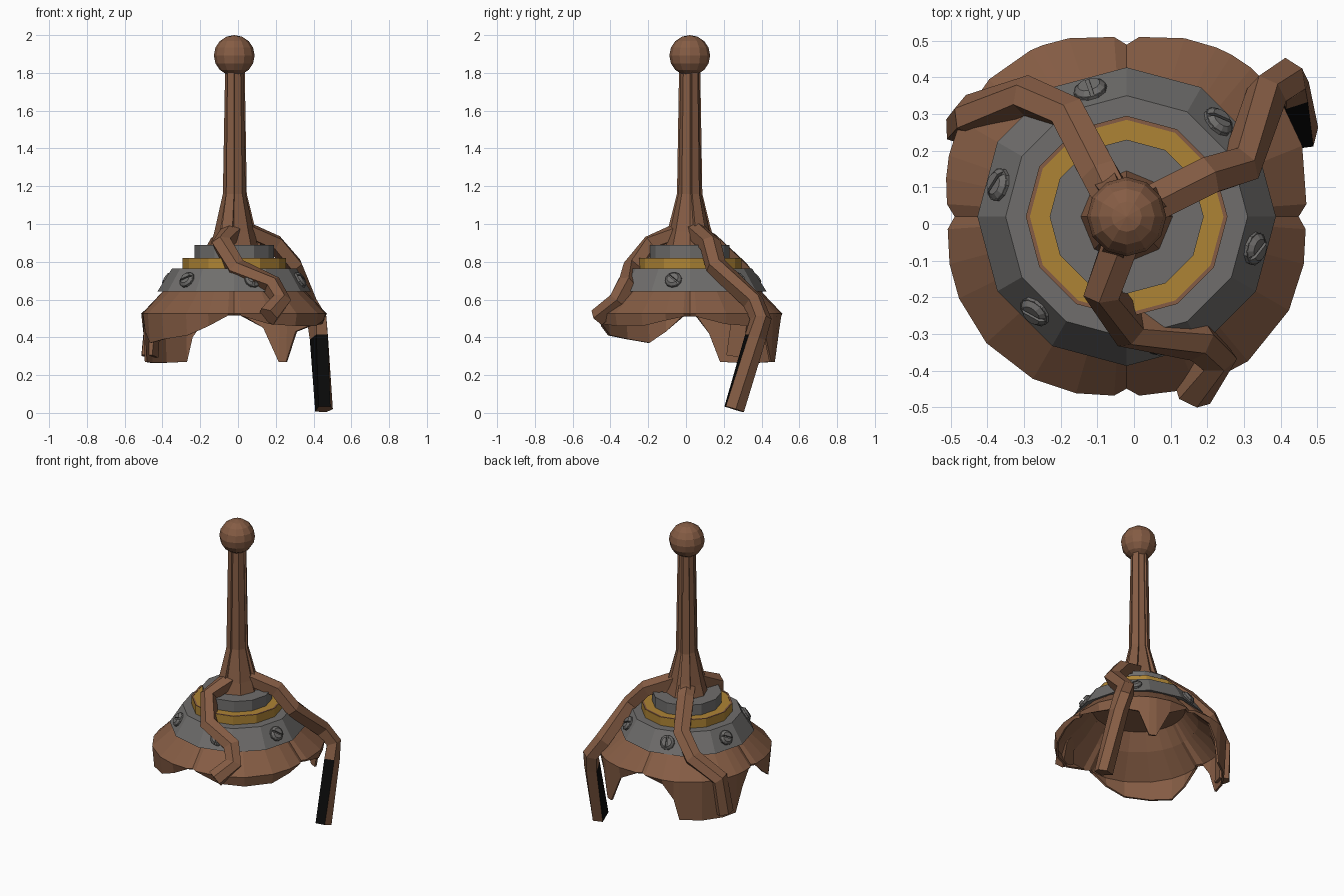
import bpy, bmesh, math
from mathutils import Vector, Matrix

if "Cube" in bpy.data.objects:
    bpy.data.objects.remove(bpy.data.objects["Cube"])

CX, CY = -0.02, 0.02          # axis of the turned parts


def mat(name, rgb):
    m = bpy.data.materials.new(name)
    m.diffuse_color = (*rgb, 1)
    m.use_nodes = True
    m.node_tree.nodes["Principled BSDF"].inputs["Base Color"].default_value = m.diffuse_color
    return m


BROWN = mat("copper_brown", (0.235, 0.108, 0.058))
GREY = mat("steel_grey", (0.16, 0.155, 0.15))
GOLD = mat("brass_gold", (0.42, 0.23, 0.035))
BLACK = mat("hollow_black", (0.003, 0.003, 0.003))


def finish(name, bm, *mats):
    bmesh.ops.recalc_face_normals(bm, faces=bm.faces[:])
    me = bpy.data.meshes.new(name)
    bm.to_mesh(me)
    bm.free()
    for m in mats:
        me.materials.append(m)
    ob = bpy.data.objects.new(name, me)
    bpy.context.collection.objects.link(ob)
    return ob


def bridge(bm, a, b):
    n = len(a)
    for i in range(n):
        bm.faces.new((a[i], a[(i + 1) % n], b[(i + 1) % n], b[i]))


def lathe(name, profile, n, m, cap=True):
    bm = bmesh.new()
    rings = [[bm.verts.new((CX + r * math.cos(2 * math.pi * i / n),
                            CY + r * math.sin(2 * math.pi * i / n), z)) for i in range(n)]
             for r, z in profile]
    for a, b in zip(rings, rings[1:]):
        bridge(bm, a, b)
    if cap:
        bm.faces.new(rings[0])
        bm.faces.new(rings[-1])
    return finish(name, bm, m)


# Ball finial and mast
bm = bmesh.new()
bmesh.ops.create_uvsphere(bm, u_segments=12, v_segments=8, radius=0.108,
                          matrix=Matrix.Translation((CX, CY, 1.892)))
finish("mast_ball", bm, BROWN)
lathe("mast", [(0.13, 0.87), (0.105, 0.96), (0.06, 1.16), (0.048, 1.83)], 8, BROWN)
# Three ribs running up the mast, one above each arm
for k, a in enumerate((30, 120, 250)):
    bm = bmesh.new()
    d = Vector((math.cos(math.radians(a)), math.sin(math.radians(a)), 0))
    s = Vector((-d.y, d.x, 0))
    rows = []
    for r, w, z in ((0.145, 0.035, 0.88), (0.11, 0.03, 0.98), (0.064, 0.022, 1.16), (0.054, 0.018, 1.81)):
        c = Vector((CX, CY, z))
        rows.append([bm.verts.new(p) for p in (c - s * w, c + d * r - s * w, c + d * r + s * w, c + s * w)])
    for p, q in zip(rows, rows[1:]):
        bridge(bm, p, q)
    bm.faces.new(rows[0])
    bm.faces.new(rows[-1])
    finish(f"mast_rib_{k}", bm, BROWN)

# Stacked collars
lathe("top_disc", [(0.21, 0.76), (0.21, 0.888)], 12, GREY)
lathe("gold_ring", [(0.275, 0.755), (0.275, 0.818), (0.2, 0.818)], 12, GOLD, False)
lathe("gold_ring_rim", [(0.264, 0.8185), (0.264, 0.821), (0.275, 0.821), (0.275, 0.8185)], 12, BROWN, False)
lathe("sloped_collar", [(0.27, 0.764), (0.33, 0.764), (0.407, 0.642), (0.37, 0.648)], 12, GREY, False)

# Six slotted screws: a base disc with two raised halves
for k in range(6):
    a = math.radians(46 + 60 * k)
    n = Vector((0.12 * math.cos(a), 0.12 * math.sin(a), 0.078)).normalized()
    pos = Vector((CX + 0.357 * math.cos(a), CY + 0.357 * math.sin(a), 0.703))
    M = Matrix.Translation(pos) @ n.to_track_quat('Z', 'Y').to_matrix().to_4x4() \
        @ Matrix.Rotation(0.6 + k, 4, 'Z')
    bm = bmesh.new()
    bmesh.ops.create_cone(bm, cap_ends=True, segments=10, radius1=0.046, radius2=0.046, depth=0.02)
    for s in (0, math.pi):
        rot = Matrix.Rotation(s, 3, 'Z')
        lo, hi = [], []
        for i in range(7):
            t = math.pi * i / 6
            lo.append(bm.verts.new(rot @ Vector((0.044 * math.cos(t), 0.005 + 0.04 * math.sin(t), 0.008))))
            hi.append(bm.verts.new(rot @ Vector((0.028 * math.cos(t), 0.005 + 0.026 * math.sin(t), 0.022))))
        bridge(bm, lo, hi)
        bm.faces.new(lo)
        bm.faces.new(hi)
    bmesh.ops.transform(bm, matrix=M, verts=bm.verts[:])
    finish(f"screw_{k}", bm, GREY)

# Ragged skirt: angle and height of the torn lower edge
edge = [(0, .51), (4, .51), (22, .47), (38, .46), (50, .43), (57, .27), (62, .27), (72, .45), (86, .515),
        (90, .52), (94, .515), (108, .49), (116, .40), (120, .27), (135, .265), (150, .265), (161, .27),
        (168, .42), (176, .51), (180, .51), (184, .51), (195, .43), (206, .37), (222, .39), (240, .41),
        (254, .46), (266, .52), (270, .525), (274, .52), (292, .47), (310, .46), (330, .46), (345, .49),
        (356, .51)]
bm = bmesh.new()
rows = [[], [], [], []]
for deg, low in edge:
    a = math.radians(deg)
    groove = 0.016 if deg % 90 == 0 else 0
    R = 0.485 + (0.045 if deg < 180 else 0.03) * abs(math.sin(2 * a)) - groove
    for row, (r, z) in zip(rows, ((0.288, 0.755), (0.368 - groove / 2, 0.655), (R, 0.525),
                                  (R - 0.012, min(low, 0.515)))):
        row.append(bm.verts.new((CX + r * math.cos(a), CY + r * math.sin(a), z)))
for p, q in zip(rows, rows[1:]):
    bridge(bm, p, q)
bm.faces.new(rows[0])
skirt = finish("ragged_skirt", bm, BROWN)
if sum(f.normal.z * f.area for f in skirt.data.polygons) < 0:
    skirt.data.flip_normals()
sol = skirt.modifiers.new("thickness", 'SOLIDIFY')
sol.thickness = 0.012
sol.offset = -1


# Bent arms with a ridged five-sided section
def arm(name, pts, w, h, hollow=False):
    pts = [Vector(p) for p in pts]
    bm = bmesh.new()
    rows = []
    for i, p in enumerate(pts):
        t = Vector()
        if i > 0:
            t += (p - pts[i - 1]).normalized()
        if i < len(pts) - 1:
            t += (pts[i + 1] - p).normalized()
        t.normalize()
        out = Vector((p.x - CX, p.y - CY, 0)).normalized() + Vector((0, 0, 0.8))
        up = (out - t * out.dot(t)).normalized()
        side = t.cross(up)
        rows.append([bm.verts.new(p + side * a * w + up * b * h) for a, b in
                     ((-0.9, -1), (0.9, -1), (1, 0.45), (0, 1), (-1, 0.45))])
    for p, q in zip(rows, rows[1:]):
        bridge(bm, p, q)
    bm.faces.new(rows[0])
    bm.faces.new(rows[-1])
    ob = finish(name, bm, BROWN, BLACK)
    if hollow:                       # open inner side of the long leg
        for f in ob.data.polygons:
            if f.center.z < 0.42 and f.normal.dot(Vector((-0.7, -0.7, 0))) > 0.35 and f.normal.z > -0.8:
                f.material_index = 1
    return ob


arm("front_arm", [(-.03, -.03, .97), (-.085, -.19, .9), (-.01, -.295, .77), (.18, -.325, .685),
                  (.228, -.37, .6), (.16, -.47, .515)], 0.05, 0.042)
arm("back_right_arm", [(.02, .04, .98), (.2, .13, .9), (.298, .16, .785), (.367, .36, .595),
                       (.425, .4, .5), (.437, .37, .4), (.46, .255, .02)], 0.051, 0.043, True)
arm("back_left_arm", [(-.04, .04, .97), (-.095, .14, .91), (-.18, .3, .76), (-.3, .355, .65),
                      (-.455, .3, .53), (-.475, .27, .30)], 0.05, 0.04)
